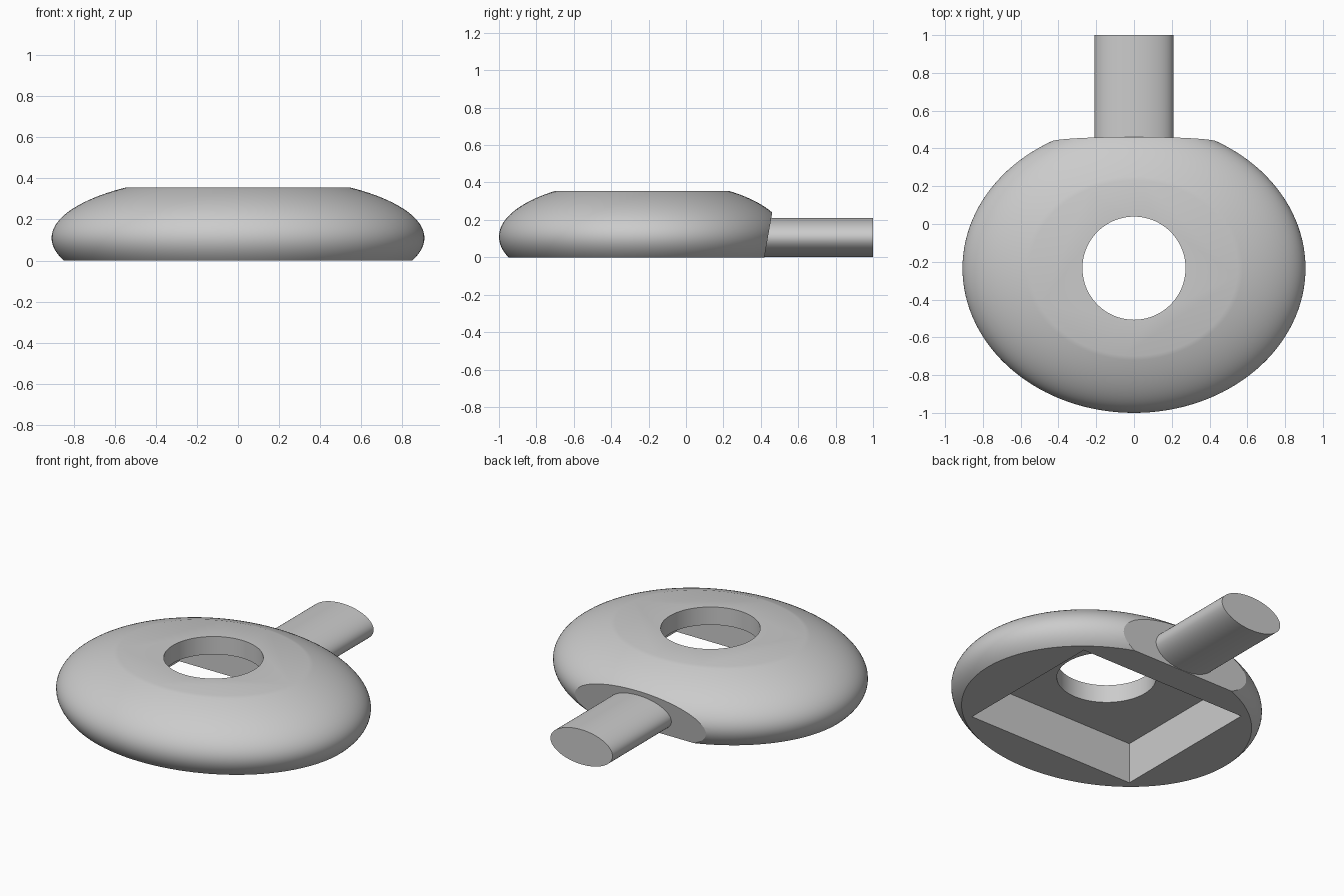
import bpy, bmesh, math
from mathutils import Vector, Matrix

if "Cube" in bpy.data.objects:
    bpy.data.objects.remove(bpy.data.objects["Cube"])

CY = -0.234                                  # body centre along y
CUT_CO = Vector((0, 0.419, 0))               # leaning plane where the stem joins
CUT_NO = Vector((0, 1, -0.176)).normalized()

grey = bpy.data.materials.new("grey")
grey.diffuse_color = (0.6, 0.6, 0.6, 1)
grey.use_nodes = True
grey.node_tree.nodes["Principled BSDF"].inputs["Base Color"].default_value = grey.diffuse_color


def make(name, bm):
    mesh = bpy.data.meshes.new(name)
    bm.to_mesh(mesh)
    bm.free()
    ob = bpy.data.objects.new(name, mesh)
    bpy.context.collection.objects.link(ob)
    mesh.materials.append(grey)
    return ob


def slice_off(bm, co, no, cap=True):
    """Remove everything on the normal side of a plane."""
    r = bmesh.ops.bisect_plane(bm, geom=bm.verts[:] + bm.edges[:] + bm.faces[:],
                               plane_co=co, plane_no=no, clear_outer=True)
    if cap:
        edges = [e for e in r["geom_cut"] if isinstance(e, bmesh.types.BMEdge)]
        bmesh.ops.contextual_create(bm, geom=edges)
        bmesh.ops.recalc_face_normals(bm, faces=bm.faces)


def smooth(ob):
    bpy.ops.object.select_all(action='DESELECT')
    ob.select_set(True)
    bpy.context.view_layer.objects.active = ob
    bpy.ops.object.shade_smooth_by_angle(angle=math.radians(25))


# Body: flattened ellipsoid with flat top, flat base and a leaning back face
bm = bmesh.new()
bmesh.ops.create_uvsphere(bm, u_segments=128, v_segments=64, radius=1)
bmesh.ops.scale(bm, vec=(0.908, 0.766, 0.308), verts=bm.verts)
bmesh.ops.translate(bm, vec=(0, CY, 0.11), verts=bm.verts)
slice_off(bm, (0, 0, 0.355), (0, 0, 1))
slice_off(bm, (0, 0, 0), (0, 0, -1))
slice_off(bm, CUT_CO, CUT_NO)
body = make("body", bm)

# Cutters: rectangular pocket from below and round hole through the middle
bm = bmesh.new()
bmesh.ops.create_cube(bm, size=1, matrix=Matrix.Translation((0, CY, 0))
                      @ Matrix.Diagonal((1.126, 0.954, 0.494, 1)))
pocket = make("pocket_cutter", bm)
bm = bmesh.new()
bmesh.ops.create_cone(bm, cap_ends=True, segments=96, radius1=0.273, radius2=0.273,
                      depth=2, matrix=Matrix.Translation((0, CY, 0)))
hole = make("hole_cutter", bm)

bpy.context.view_layer.objects.active = body
for cutter in (pocket, hole):
    mod = body.modifiers.new(cutter.name, 'BOOLEAN')
    mod.operation = 'DIFFERENCE'
    mod.solver = 'EXACT'
    mod.object = cutter
    bpy.ops.object.modifier_apply(modifier=mod.name)
    bpy.data.objects.remove(cutter)
smooth(body)

# Stem: oval bar reaching back from the leaning face
bm = bmesh.new()
bmesh.ops.create_cone(bm, cap_ends=True, segments=96, radius1=1, radius2=1, depth=0.8,
                      matrix=Matrix.Translation((0, 0.6, 0.106))
                      @ Matrix.Diagonal((0.208, 1, 0.105, 1))
                      @ Matrix.Rotation(math.pi / 2, 4, 'X'))
slice_off(bm, CUT_CO, -CUT_NO, cap=False)
smooth(make("stem", bm))
